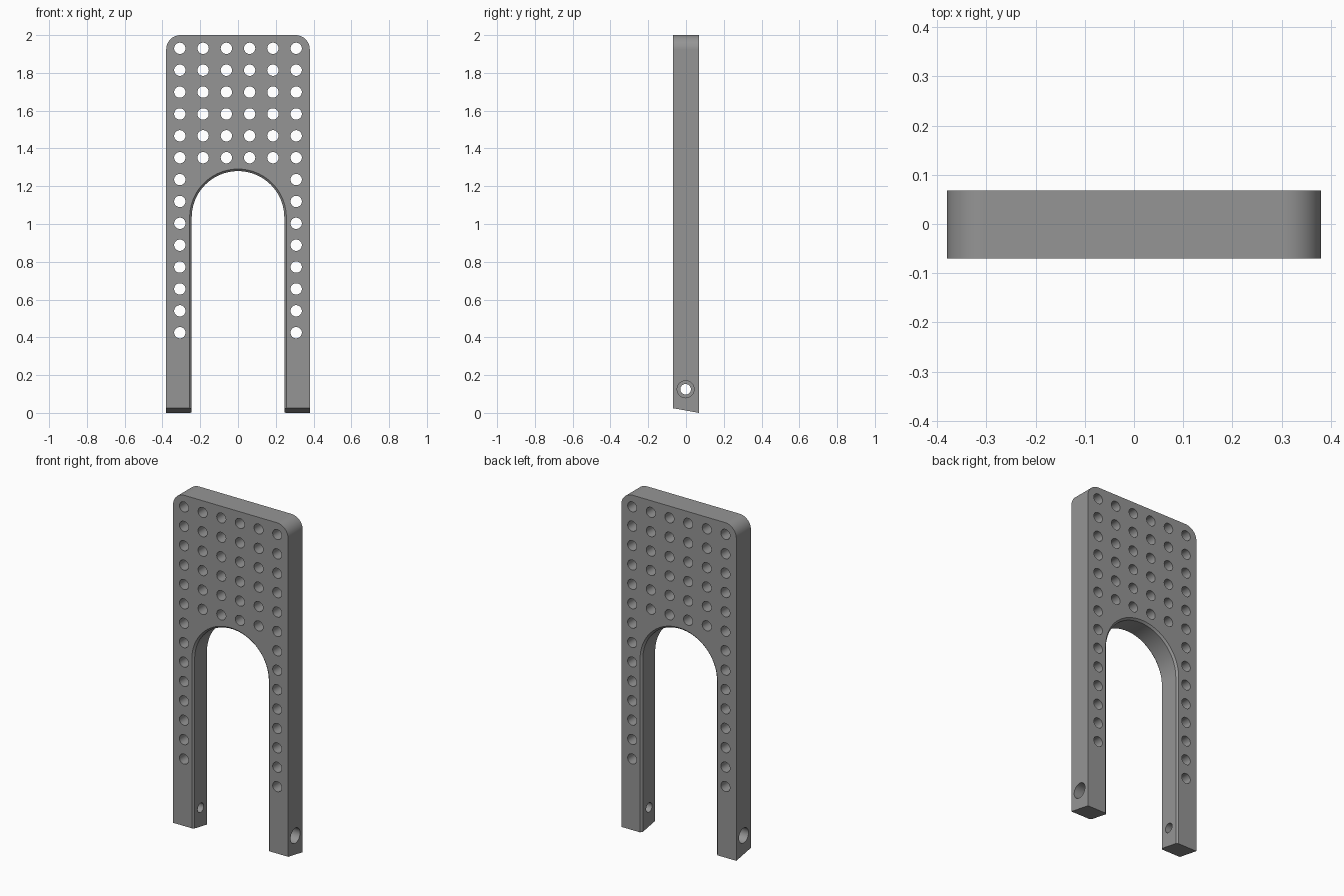
import bpy, bmesh, math
from mathutils import Matrix

if "Cube" in bpy.data.objects:
    bpy.data.objects.remove(bpy.data.objects["Cube"])

W, F, B, H = 0.38, -0.07, 0.068, 2.0     # half width, front, back, height


def make_object(name, bm):
    bmesh.ops.recalc_face_normals(bm, faces=bm.faces)
    mesh = bpy.data.meshes.new(name)
    bm.to_mesh(mesh)
    bm.free()
    obj = bpy.data.objects.new(name, mesh)
    bpy.context.collection.objects.link(obj)
    return obj


def arc(cx, cz, r, a0, a1, n):
    return [(cx + r * math.cos(math.radians(a0 + (a1 - a0) * i / n)),
             cz + r * math.sin(math.radians(a0 + (a1 - a0) * i / n))) for i in range(n + 1)]


def loft(bm, sections):
    """Skin a list of (y, xz outline) sections and cap both ends."""
    rings = [[bm.verts.new((x, y, z)) for x, z in pts] for y, pts in sections]
    for a, b in zip(rings, rings[1:]):
        for i in range(len(a)):
            j = (i + 1) % len(a)
            bm.faces.new((a[i], a[j], b[j], b[i]))
    bm.faces.new(rings[0])
    bm.faces.new(rings[-1])


def cylinder(bm, r, depth, matrix, sides=32):
    bmesh.ops.create_cone(bm, cap_ends=True, segments=sides, radius1=r, radius2=r,
                          depth=depth, matrix=matrix)


def cut(obj, name, bm):
    cutter = make_object(name, bm)
    cutter.hide_render = True
    mod = obj.modifiers.new(name, 'BOOLEAN')
    mod.operation, mod.solver, mod.object = 'DIFFERENCE', 'EXACT', cutter
    bpy.context.view_layer.objects.active = obj
    bpy.ops.object.modifier_apply(modifier=mod.name)
    bpy.data.objects.remove(cutter)


# Plate with rounded top corners and slanted feet
R = 0.075
outline = ([(-W, 0), (W, 0)] + arc(W - R, H - R, R, 0, 90, 12)
           + arc(R - W, H - R, R, 90, 180, 12))
bm = bmesh.new()
loft(bm, [(F, outline), (B, outline)])
for v in bm.verts:
    if v.co.z < 0.01 and v.co.y < 0:
        v.co.z = 0.025
plate = make_object("perforated_plate", bm)

# Arched opening with chamfered rims
def arch(r):
    return [(-r, -0.2), (r, -0.2)] + arc(0, 1.035, r, 0, 180, 40)

C = 0.011
bm = bmesh.new()
loft(bm, [(F - C, arch(0.245 + 2 * C)), (F + C, arch(0.245)),
          (B - C, arch(0.245)), (B + C, arch(0.245 + 2 * C))])
cut(plate, "arch_cutter", bm)

# Grid of round holes: six full rows, then one column down each leg
bm = bmesh.new()
turn = Matrix.Rotation(math.pi / 2, 4, 'X')
for row in range(14):
    for col in range(6):
        if row < 6 or col in (0, 5):
            pos = (-0.308 + col * 0.1232, 0, 1.93 - row * 0.1158)
            cylinder(bm, 0.03, 0.4, Matrix.Translation(pos) @ turn)
cut(plate, "hole_cutter", bm)

# Stepped cross holes through the feet: wide outside, narrow inside
turn = Matrix.Rotation(math.pi / 2, 4, 'Y')
for name, r, x, depth in (("bolt_cutter", 0.028, 0.0, 1.0),
                          ("counterbore_cutter", 0.045, 0.38, 0.14)):
    bm = bmesh.new()
    for side in ((-1, 1) if x else (1,)):
        cylinder(bm, r, depth, Matrix.Translation((side * x, -0.002, 0.125)) @ turn)
    cut(plate, name, bm)

# Single grey finish
grey = bpy.data.materials.new("grey")
grey.diffuse_color = (0.3, 0.3, 0.3, 1)
grey.use_nodes = True
grey.node_tree.nodes["Principled BSDF"].inputs["Base Color"].default_value = grey.diffuse_color
plate.data.materials.clear()
plate.data.materials.append(grey)
for p in plate.data.polygons:
    p.material_index = 0

bpy.ops.object.select_all(action='DESELECT')
plate.select_set(True)
bpy.context.view_layer.objects.active = plate
bpy.ops.object.shade_smooth_by_angle(angle=math.radians(30))
weighted = plate.modifiers.new("weighted_normals", 'WEIGHTED_NORMAL')
weighted.keep_sharp = True
